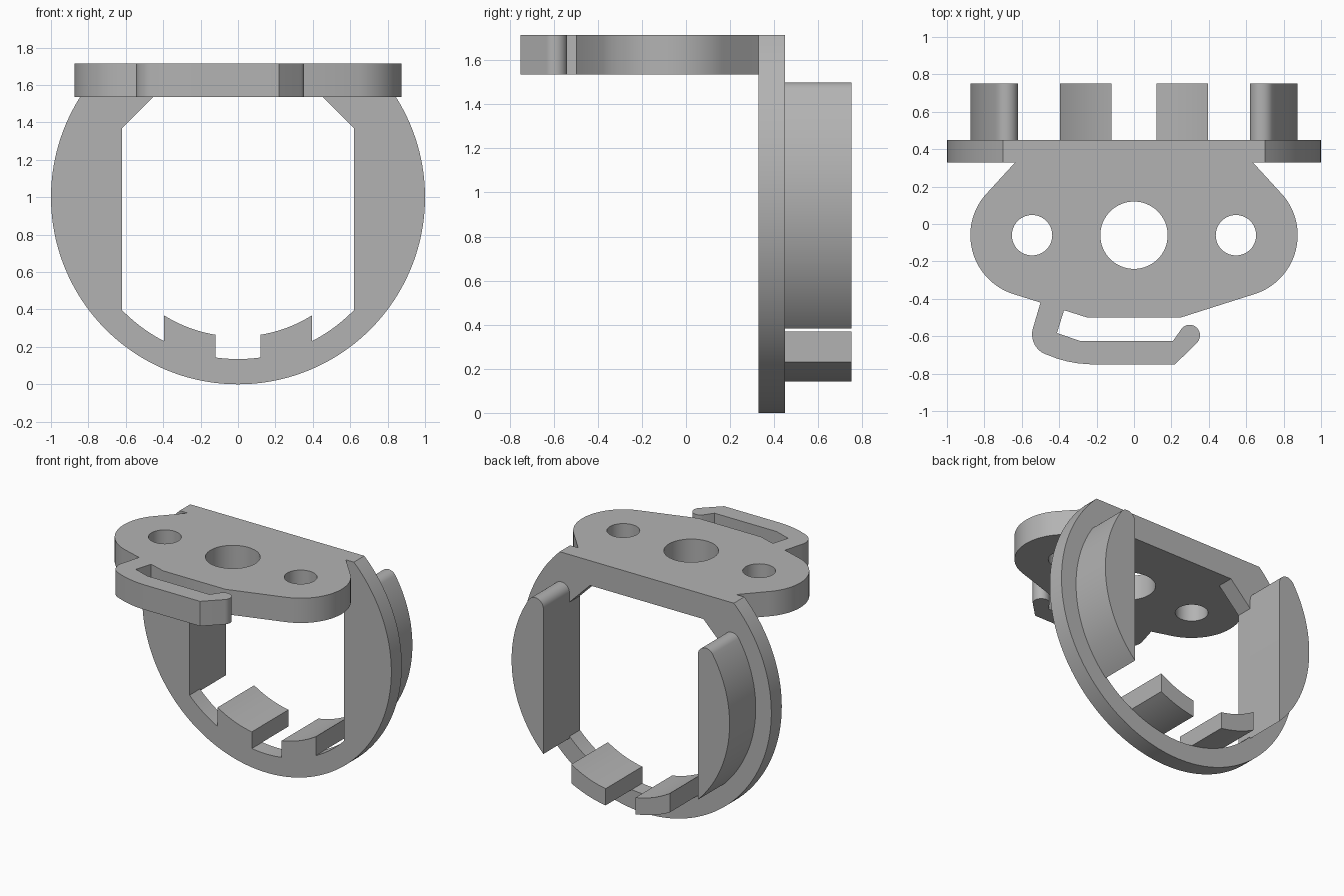
import bpy, bmesh, math

if "Cube" in bpy.data.objects:
    bpy.data.objects.remove(bpy.data.objects["Cube"])

mat = bpy.data.materials.new("plain grey")
mat.diffuse_color = (0.45, 0.45, 0.45, 1)
mat.use_nodes = True
mat.node_tree.nodes["Principled BSDF"].inputs["Base Color"].default_value = mat.diffuse_color


def arc(cx, cy, r, a0, a1, n):
    """Points on an arc, angles in degrees."""
    return [(cx + r * math.cos(math.radians(a0 + (a1 - a0) * i / n)),
             cy + r * math.sin(math.radians(a0 + (a1 - a0) * i / n))) for i in range(n + 1)]


def circle(cx, cy, r, n=64):
    return arc(cx, cy, r, 0, 360, n)[:-1]


def mirror(pts):
    return [(-x, y) for x, y in reversed(pts)]


def prism(name, loops, lo, hi, axis):
    """Fill an outline with optional holes and extrude it along y or z."""
    place = (lambda u, v: (u, lo, v)) if axis == "y" else (lambda u, v: (u, v, lo))
    bm = bmesh.new()
    for pts in loops:
        vs = [bm.verts.new(place(u, v)) for u, v in pts]
        for i, v in enumerate(vs):
            bm.edges.new((v, vs[(i + 1) % len(vs)]))
    bmesh.ops.triangle_fill(bm, use_beauty=True, edges=bm.edges[:])
    ext = bmesh.ops.extrude_face_region(bm, geom=bm.faces[:], use_keep_orig=True)
    d = (0, hi - lo, 0) if axis == "y" else (0, 0, hi - lo)
    bmesh.ops.translate(bm, verts=[g for g in ext["geom"] if isinstance(g, bmesh.types.BMVert)], vec=d)
    bmesh.ops.recalc_face_normals(bm, faces=bm.faces[:])
    me = bpy.data.meshes.new(name)
    bm.to_mesh(me)
    bm.free()
    me.materials.append(mat)
    ob = bpy.data.objects.new(name, me)
    bpy.context.collection.objects.link(ob)
    bpy.ops.object.select_all(action="DESELECT")
    ob.select_set(True)
    bpy.context.view_layer.objects.active = ob
    bpy.ops.object.shade_smooth_by_angle(angle=math.radians(25))
    return ob


TOP, UNDER = 1.715, 1.535      # plate heights
FRONT, BACK, END = 0.33, 0.45, 0.75   # ring front, ring back, lug ends


def ang(x, r):
    """Angle of the lower-right point of a circle at this x."""
    return -math.degrees(math.acos(x / r))


# Ring: disc cut flat at the top, with a notched opening
a_top = math.degrees(math.asin(TOP - 1))
outer = arc(0, 1, 1, a_top, -180 - a_top, 120)
R_OUT, R_IN = 0.865, 0.745
tooth_top = arc(0, 1, R_IN, ang(0.12, R_IN), ang(0.395, R_IN), 10)
half = (arc(0, 1, R_OUT, -90, ang(0.12, R_OUT), 5) + tooth_top
        + arc(0, 1, R_OUT, ang(0.395, R_OUT), ang(0.62, R_OUT), 10)
        + [(0.62, 1.37), (0.455, UNDER)])
opening = half + mirror(half[1:])
prism("ring", [outer, opening], FRONT, BACK, "y")

# Lower teeth and tall side lugs behind the ring
tooth = tooth_top + arc(0, 1, R_OUT, ang(0.395, R_OUT), ang(0.12, R_OUT), 10)
tip = math.degrees(math.atan2(0.436, 0.684))
lug = (arc(0, 1, 0.875, ang(0.62, 0.875), tip, 40)
       + arc(0.684, 1.436, 0.064, tip, 180, 16)[1:])
for side, flip in (("right", list), ("left", mirror)):
    prism(side + "_tooth", [flip(tooth)], BACK, END, "y")
    prism(side + "_lug", [flip(lug)], BACK, END, "y")

# Top plate with its hooked spring clip
HOLE_Y = -0.06
ear = [(0.25, -0.5)] + arc(0.545, HOLE_Y, 0.33, -72.6, 45, 40) + [(0.635, FRONT)]
clip = ([(-0.5, -0.42)] + arc(-0.43, -0.59, 0.115, 163, 255, 16)
        + [(-0.41, -0.72), (-0.36, -0.734), (-0.30, -0.745), (-0.235, -0.75), (0.22, -0.75)]
        + arc(0.297, -0.595, 0.056, -45, 135, 24)
        + [(0.209, -0.625), (-0.289, -0.625), (-0.412, -0.583), (-0.374, -0.461)])
outline = ear + mirror(ear)[:-1] + clip + [(-0.25, -0.5)]
holes = [circle(0, HOLE_Y, 0.18), circle(0.545, HOLE_Y, 0.108), circle(-0.545, HOLE_Y, 0.108)]
prism("top_plate", [outline] + holes, UNDER, TOP, "z")
